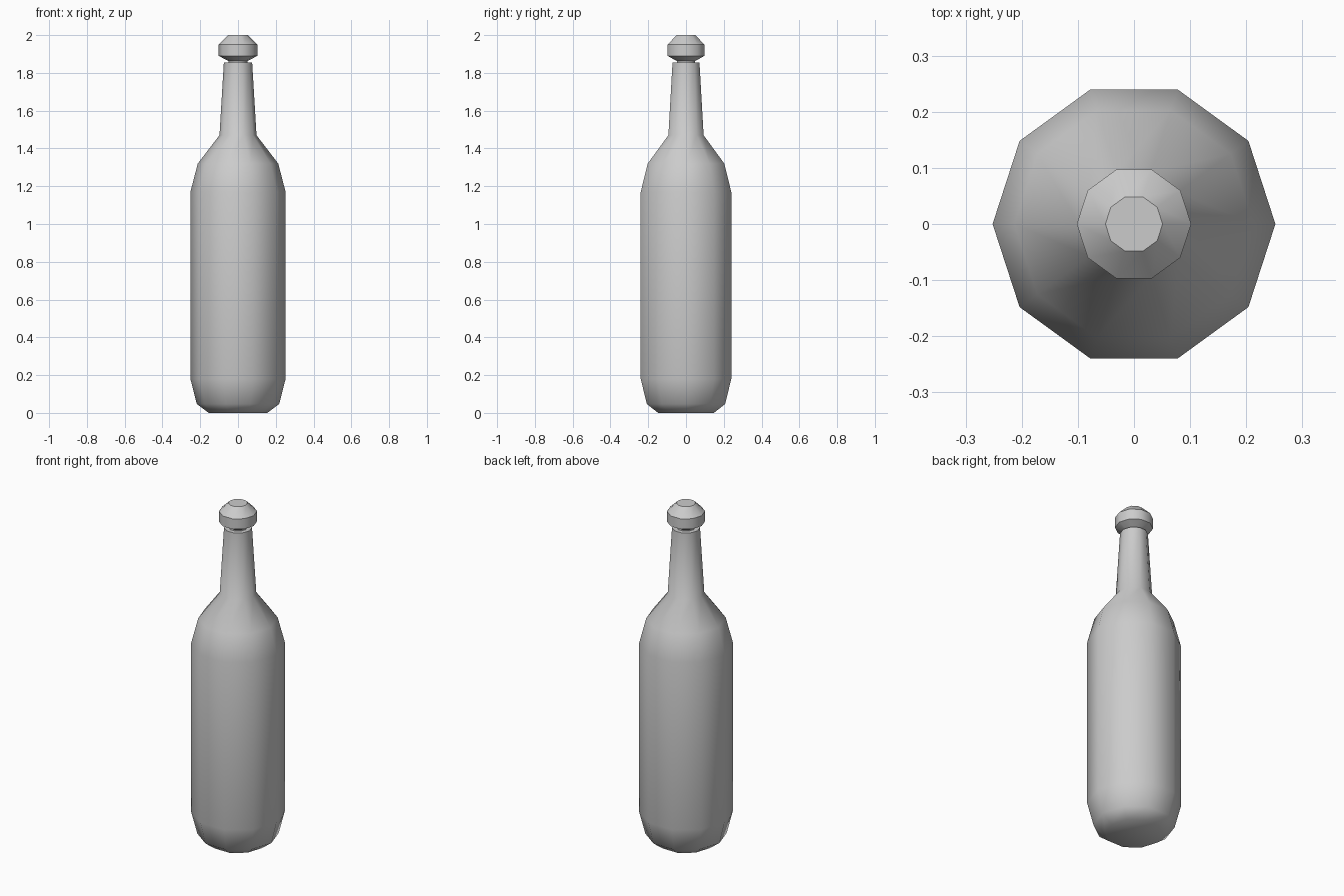
import bpy, bmesh, math

if "Cube" in bpy.data.objects:
    bpy.data.objects.remove(bpy.data.objects["Cube"])

SIDES = 10


def lathe(name, profile):
    """Turn a (radius, height) profile into a closed ten-sided solid."""
    bm = bmesh.new()
    rings = []
    for r, z in profile:
        rings.append([bm.verts.new((r * math.cos(i * math.tau / SIDES),
                                    r * math.sin(i * math.tau / SIDES), z))
                      for i in range(SIDES)])
    for a, b in zip(rings, rings[1:]):
        for i in range(SIDES):
            j = (i + 1) % SIDES
            bm.faces.new((a[i], a[j], b[j], b[i]))
    bm.faces.new(rings[0][::-1])
    bm.faces.new(rings[-1])
    mesh = bpy.data.meshes.new(name)
    bm.to_mesh(mesh)
    bm.free()
    obj = bpy.data.objects.new(name, mesh)
    bpy.context.collection.objects.link(obj)
    bpy.ops.object.select_all(action='DESELECT')
    obj.select_set(True)
    bpy.context.view_layer.objects.active = obj
    bpy.ops.object.shade_smooth_by_angle(angle=math.radians(40))
    return obj


# Bottle: bevelled foot, straight body, sloping shoulder, tapered neck
lathe("bottle_body", [(0.155, 0), (0.218, 0.047), (0.252, 0.18), (0.252, 1.17),
                      (0.213, 1.32), (0.098, 1.47), (0.075, 1.855)])

# Stopper: short stem resting in the neck, with a bevelled knob
lathe("stopper", [(0.05, 1.845), (0.05, 1.862), (0.102, 1.89),
                  (0.102, 1.951), (0.051, 2.0)])
